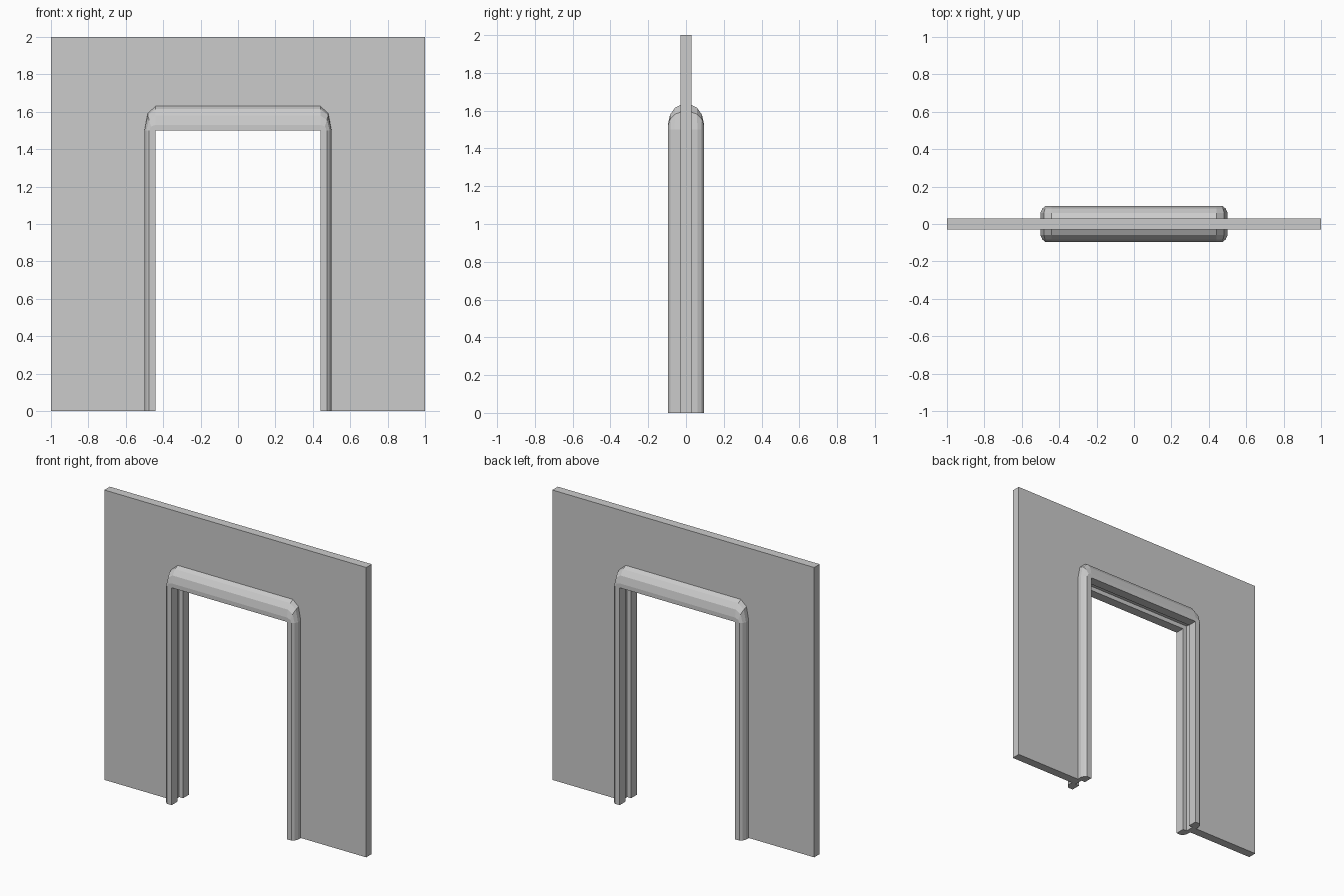
import bpy, bmesh, math

if "Cube" in bpy.data.objects:
    bpy.data.objects.remove(bpy.data.objects["Cube"])

W, H, T = 0.44, 1.5, 0.03   # inner half width, inner height, half wall thickness

def make_object(name, bm):
    bmesh.ops.remove_doubles(bm, verts=bm.verts, dist=1e-5)
    bmesh.ops.recalc_face_normals(bm, faces=bm.faces)
    me = bpy.data.meshes.new(name)
    bm.to_mesh(me)
    bm.free()
    ob = bpy.data.objects.new(name, me)
    bpy.context.collection.objects.link(ob)
    return ob

# Wall panel with a doorway, set back inside the trim to leave a groove
ox, oz = W + 0.03, H + 0.03
outline = [(-1, 0), (-ox, 0), (-ox, oz), (ox, oz), (ox, 0), (1, 0), (1, 2), (-1, 2)]
bm = bmesh.new()
face = bm.faces.new([bm.verts.new((x, -T, z)) for x, z in outline])
ext = bmesh.ops.extrude_face_region(bm, geom=[face])
bmesh.ops.translate(bm, vec=(0, 2 * T, 0),
                    verts=[v for v in ext["geom"] if isinstance(v, bmesh.types.BMVert)])
make_object("wall_panel", bm)

# Trim profiles: (offset outward from the opening, distance from wall centre)
jamb = [(0, T), (0, 0.095), (0.035, 0.095), (0.05, 0.083), (0.06, 0.06), (0.06, T)]
head = [(0, T), (0, 0.095), (0.03, 0.095), (0.08, 0.084), (0.115, 0.058), (0.13, T)]

def ring(bm, side, ang, side_y, z0):
    """One cross-section; the angle blends the jamb profile into the lintel profile."""
    c, s, k = math.cos(ang), math.sin(ang), ang / (math.pi / 2)
    return [bm.verts.new((side * (W + a * c), side_y * (ya + (yb - ya) * k), z0 + b * s))
            for (a, ya), (b, yb) in zip(jamb, head)]

# Rounded door trim on the front and back of the wall
for name, sy in (("front_door_trim", -1), ("back_door_trim", 1)):
    bm = bmesh.new()
    half = [(0, 0), (0, H), (math.pi / 4, H), (math.pi / 2, H)]
    rings = [ring(bm, -1, a, sy, z) for a, z in half]
    rings += [ring(bm, 1, a, sy, z) for a, z in reversed(half)]
    n = len(jamb)
    for r0, r1 in zip(rings, rings[1:]):
        for i in range(n):
            j = (i + 1) % n
            bm.faces.new((r0[i], r0[j], r1[j], r1[i]))
    bm.faces.new(rings[0])
    bm.faces.new(rings[-1])
    make_object(name, bm)
